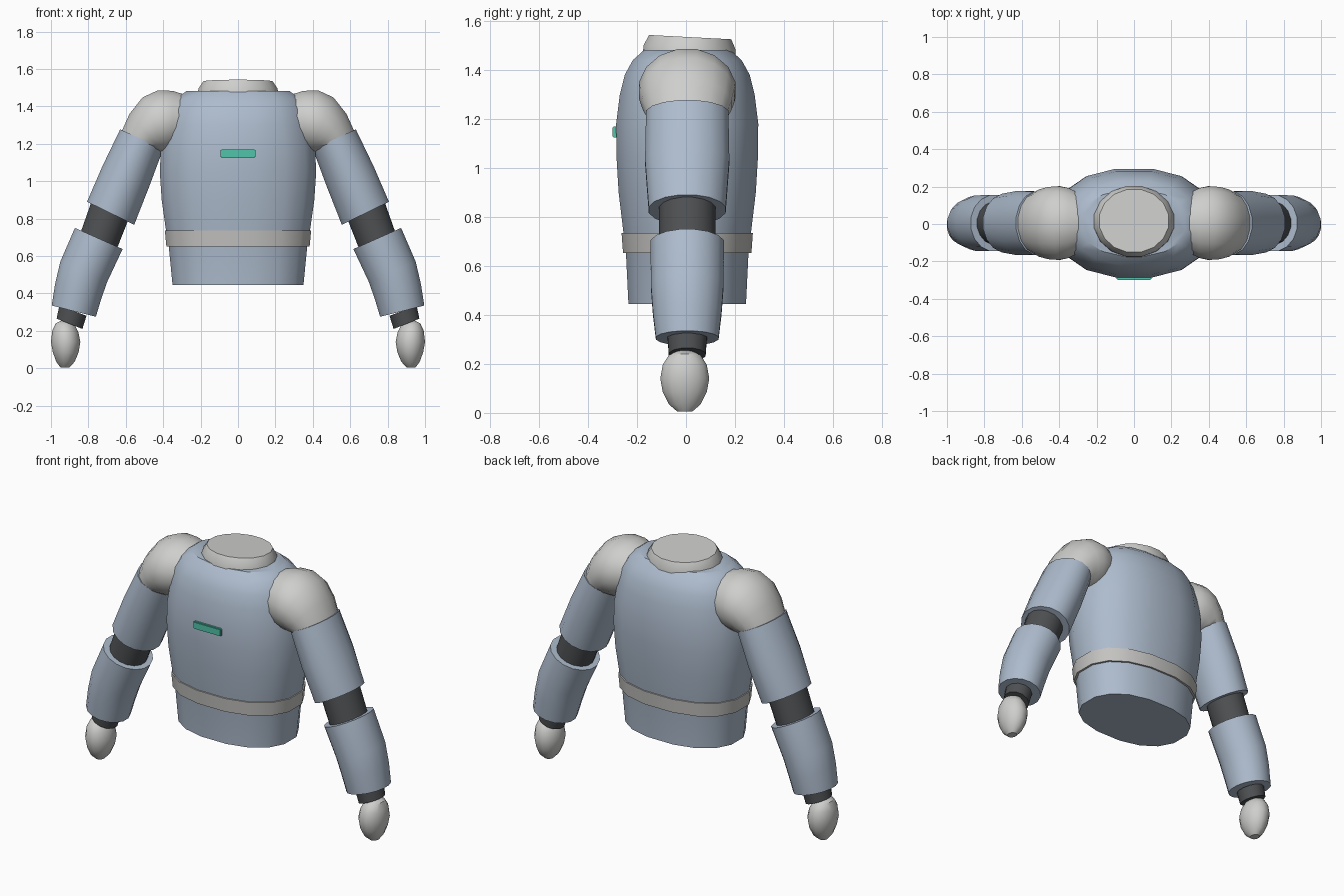
import bpy, bmesh, math

if "Cube" in bpy.data.objects:
    bpy.data.objects.remove(bpy.data.objects["Cube"])


def material(name, r, g, b):
    m = bpy.data.materials.new(name)
    m.use_nodes = True
    m.diffuse_color = (r, g, b, 1)
    m.node_tree.nodes["Principled BSDF"].inputs["Base Color"].default_value = (r, g, b, 1)
    return m


blue = material("pale blue", 0.42, 0.50, 0.61)
white = material("soft white", 0.62, 0.62, 0.61)
grey = material("warm grey", 0.55, 0.545, 0.53)
dark = material("dark joint", 0.075, 0.08, 0.085)
green = material("green light", 0.08, 0.55, 0.40)


def finish(name, bm, mat, angle=38):
    bmesh.ops.recalc_face_normals(bm, faces=bm.faces)
    mesh = bpy.data.meshes.new(name)
    bm.to_mesh(mesh)
    bm.free()
    mesh.materials.append(mat)
    ob = bpy.data.objects.new(name, mesh)
    bpy.context.collection.objects.link(ob)
    bpy.ops.object.select_all(action="DESELECT")
    ob.select_set(True)
    bpy.context.view_layer.objects.active = ob
    bpy.ops.object.shade_smooth_by_angle(angle=math.radians(angle))
    return ob


def loft(name, rings, mat, side=1, power=2.0, sides=16, y=0.005):
    """Join oval rings, each given by its two ends in the xz plane and its depth."""
    bm = bmesh.new()
    loops = []
    curve = lambda v: math.copysign(abs(v) ** (2 / power), v)
    fit = 1 / curve(math.cos(math.pi / sides))
    for (ax, az), (bx, bz), depth in rings:
        loop = []
        for i in range(sides):
            t = 2 * math.pi * (i + 0.5) / sides
            c, s = curve(math.cos(t)) * fit, curve(math.sin(t)) * fit
            loop.append(bm.verts.new((side * ((ax + bx) / 2 + c * (ax - bx) / 2),
                                      y + s * depth,
                                      (az + bz) / 2 + c * (az - bz) / 2)))
        loops.append(loop)
    for low, high in zip(loops, loops[1:]):
        for i in range(sides):
            j = (i + 1) % sides
            bm.faces.new((low[i], low[j], high[j], high[i]))
    bm.faces.new(loops[0])
    bm.faces.new(loops[-1])
    return finish(name, bm, mat)


def upright(profile, x=0):
    """Level rings from (height, half width, half depth)."""
    return [((x + w, z), (x - w, z), d) for z, w, d in profile]


# Torso shell, belt and collar
loft("torso", upright([(0.445, 0.35, 0.24), (0.65, 0.37, 0.25), (0.75, 0.387, 0.262),
                       (0.90, 0.408, 0.28), (1.05, 0.418, 0.289), (1.18, 0.412, 0.29),
                       (1.30, 0.392, 0.275), (1.38, 0.37, 0.255), (1.44, 0.335, 0.222),
                       (1.482, 0.275, 0.175)]), blue, power=2.3)
loft("belt", upright([(0.652, 0.383, 0.262), (0.735, 0.391, 0.268)]), grey, power=2.3)
collar = loft("collar", upright([(-0.04, 0.215, 0.19), (0.0, 0.212, 0.188),
                                 (0.042, 0.185, 0.168)]), white)
collar.location = (0, 0.01, 1.492)
collar.rotation_euler.x = math.radians(-3)

# Chest light
bm = bmesh.new()
bmesh.ops.create_cube(bm, size=1)
bmesh.ops.scale(bm, vec=(0.185, 0.03, 0.045), verts=bm.verts)
bmesh.ops.bevel(bm, geom=bm.edges[:], offset=0.004, segments=2, affect="EDGES")
finish("chest_light", bm, green).location = (0, -0.284, 1.147)

# Arms, from shoulder to hand
for label, side in (("left", 1), ("right", -1)):
    loft(label + "_shoulder", [((0.26, 1.455), (0.30, 1.17), 0.15),
                               ((0.35, 1.483), (0.35, 1.16), 0.187),
                               ((0.43, 1.485), (0.37, 1.15), 0.197),
                               ((0.51, 1.448), (0.385, 1.15), 0.193),
                               ((0.58, 1.36), (0.40, 1.15), 0.18),
                               ((0.625, 1.26), (0.42, 1.16), 0.16)], white, side)
    loft(label + "_upper_arm", [((0.63, 1.277), (0.40, 1.172), 0.168),
                                ((0.725, 1.08), (0.475, 0.97), 0.172),
                                ((0.807, 0.89), (0.555, 0.767), 0.157)], blue, side)
    loft(label + "_elbow", [((0.78, 0.90), (0.58, 0.81), 0.115),
                            ((0.84, 0.73), (0.645, 0.645), 0.115)], dark, side)
    loft(label + "_forearm", [((0.872, 0.75), (0.617, 0.637), 0.15),
                              ((0.95, 0.57), (0.70, 0.46), 0.148),
                              ((0.978, 0.45), (0.733, 0.365), 0.14),
                              ((0.996, 0.335), (0.76, 0.275), 0.128)], blue, side)
    loft(label + "_wrist", [((0.955, 0.335), (0.81, 0.28), 0.08),
                            ((0.97, 0.265), (0.832, 0.21), 0.075)], dark, side, sides=12)
    loft(label + "_hand", [((0.95, 0.005), (0.90, 0.005), 0.03),
                           ((0.972, 0.035), (0.873, 0.035), 0.065),
                           ((0.99, 0.085), (0.852, 0.085), 0.09),
                           ((1.0, 0.14), (0.843, 0.14), 0.10),
                           ((0.993, 0.20), (0.853, 0.19), 0.09),
                           ((0.975, 0.24), (0.872, 0.23), 0.065),
                           ((0.945, 0.255), (0.90, 0.25), 0.03)], white, side, y=-0.005)
